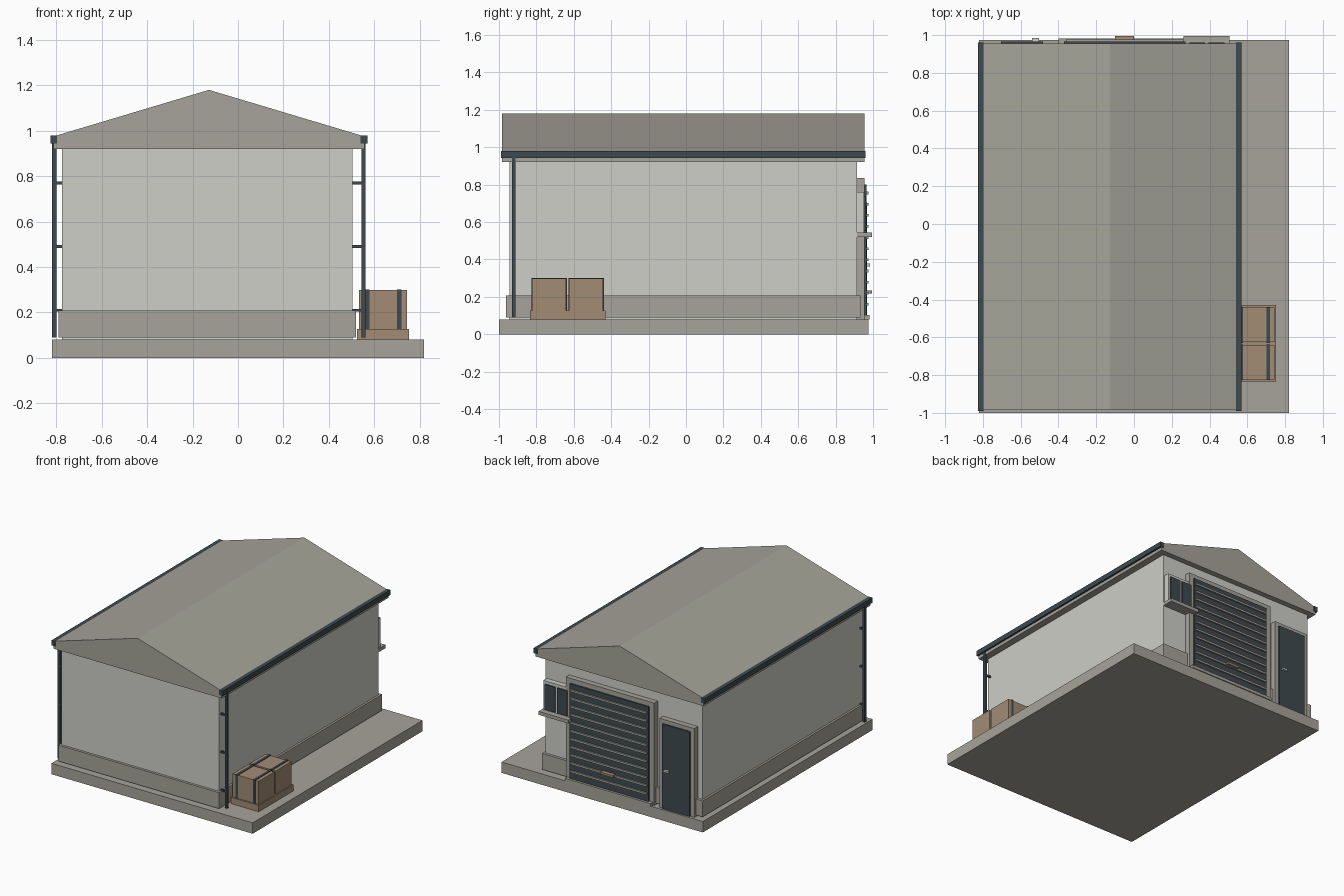
import bpy
import bmesh

if "Cube" in bpy.data.objects:
    bpy.data.objects.remove(bpy.data.objects["Cube"])


def make_material(name, rgb):
    m = bpy.data.materials.new(name)
    m.diffuse_color = (*rgb, 1.0)
    m.use_nodes = True
    m.node_tree.nodes["Principled BSDF"].inputs["Base Color"].default_value = m.diffuse_color
    return m


WALL = make_material("pale_plaster", (0.62, 0.62, 0.58))
STONE = make_material("warm_grey_concrete", (0.38, 0.37, 0.32))
DARK = make_material("dark_slate_metal", (0.048, 0.067, 0.080))
CARD = make_material("cardboard_brown", (0.36, 0.265, 0.175))


def finish(name, bm, mat):
    bmesh.ops.recalc_face_normals(bm, faces=bm.faces)
    me = bpy.data.meshes.new(name)
    bm.to_mesh(me)
    bm.free()
    me.materials.append(mat)
    ob = bpy.data.objects.new(name, me)
    bpy.context.collection.objects.link(ob)
    return ob


def boxes(name, mat, *bounds):
    """One object made of boxes, each given as (x0, x1, y0, y1, z0, z1)."""
    bm = bmesh.new()
    for x0, x1, y0, y1, z0, z1 in bounds:
        vs = bmesh.ops.create_cube(bm, size=1)["verts"]
        for v in vs:
            v.co.x = x1 if v.co.x > 0 else x0
            v.co.y = y1 if v.co.y > 0 else y0
            v.co.z = z1 if v.co.z > 0 else z0
    return finish(name, bm, mat)


def prism(name, mat, profile, y0, y1):
    """Extrude an (x, z) profile along y."""
    bm = bmesh.new()
    face = bm.faces.new([bm.verts.new((x, y0, z)) for x, z in profile])
    res = bmesh.ops.extrude_face_region(bm, geom=[face])
    for v in res["geom"]:
        if isinstance(v, bmesh.types.BMVert):
            v.co.y = y1
    return finish(name, bm, mat)


def frame(name, mat, x0, x1, y0, y1, z0, z1, t):
    """Two jambs and a head of width t around an opening."""
    return boxes(name, mat,
                 (x0, x0 + t, y0, y1, z0, z1),
                 (x1 - t, x1, y0, y1, z0, z1),
                 (x0 + t, x1 - t, y0, y1, z1 - t, z1))


MID = -0.128  # building centre line in x

# Ground slab, walls and plinth
boxes("ground_slab", STONE, (-0.82, 0.82, -1.0, 0.975, 0, 0.08))
boxes("walls", WALL, (-0.775, 0.505, -0.945, 0.914, 0.08, 0.93))
boxes("plinth", STONE, (-0.79, 0.52, -0.963, 0.934, 0.09, 0.208))

# Gabled roof
prism("gable_roof", STONE,
      [(MID - 0.685, 0.92), (MID + 0.685, 0.92), (MID + 0.685, 0.975),
       (MID, 1.18), (MID - 0.685, 0.975)], -0.985, 0.955)

# Gutters, downpipes and pipe brackets on both sides
for side, label in ((-1, "left"), (1, "right")):
    def span(a, b):
        return sorted((MID + side * a, MID + side * b))
    boxes(label + "_gutter", DARK, (*span(0.668, 0.698), -0.99, 0.96, 0.943, 0.98))
    boxes(label + "_downpipe", DARK, (*span(0.672, 0.69), -0.93, -0.911, 0.09, 0.945))
    boxes(label + "_pipe_brackets", DARK,
          *[(*span(0.63, 0.675), -0.927, -0.914, z - 0.006, z + 0.006)
            for z in (0.21, 0.49, 0.77)])

# Roller door with frame, slats, pull and threshold
frame("roller_door_frame", STONE, -0.41, 0.31, 0.905, 0.955, 0.08, 0.835, 0.05)
boxes("roller_door", DARK, (-0.37, 0.273, 0.91, 0.965, 0.09, 0.80))
boxes("roller_slats", STONE,
      *[(-0.36, 0.263, 0.96, 0.976, z - 0.007, z + 0.007)
        for z in [0.16 + 0.0595 * i for i in range(11)]])
boxes("roller_door_pull", CARD, (-0.10, 0.0, 0.962, 0.995, 0.217, 0.233))
boxes("roller_threshold", STONE, (-0.40, 0.30, 0.905, 0.982, 0.08, 0.102))

# Side door with frame and handle
frame("side_door_frame", STONE, -0.737, -0.453, 0.905, 0.955, 0.08, 0.735, 0.045)
boxes("side_door", DARK, (-0.705, -0.483, 0.91, 0.967, 0.082, 0.705))
boxes("side_door_handle", WALL, (-0.541, -0.503, 0.965, 0.984, 0.363, 0.377))

# Two-pane window with sill
boxes("window_frame", WALL, (0.275, 0.495, 0.905, 0.953, 0.54, 0.76))
boxes("window_panes", DARK,
      (0.295, 0.377, 0.953, 0.962, 0.553, 0.738),
      (0.395, 0.478, 0.953, 0.962, 0.553, 0.738))
boxes("window_sill", STONE, (0.262, 0.505, 0.905, 0.995, 0.52, 0.545))

# Pallet with two strapped boxes
boxes("pallet", CARD, (0.525, 0.753, -0.834, -0.43, 0.08, 0.127))
for n, y in enumerate((-0.732, -0.534), 1):
    boxes(f"carton_{n}", CARD, (0.533, 0.745, y - 0.091, y + 0.091, 0.127, 0.298))
    boxes(f"carton_straps_{n}", DARK,
          *[(x - 0.009, x + 0.009, y - 0.095, y + 0.095, 0.127, 0.302)
            for x in (0.569, 0.71)])
